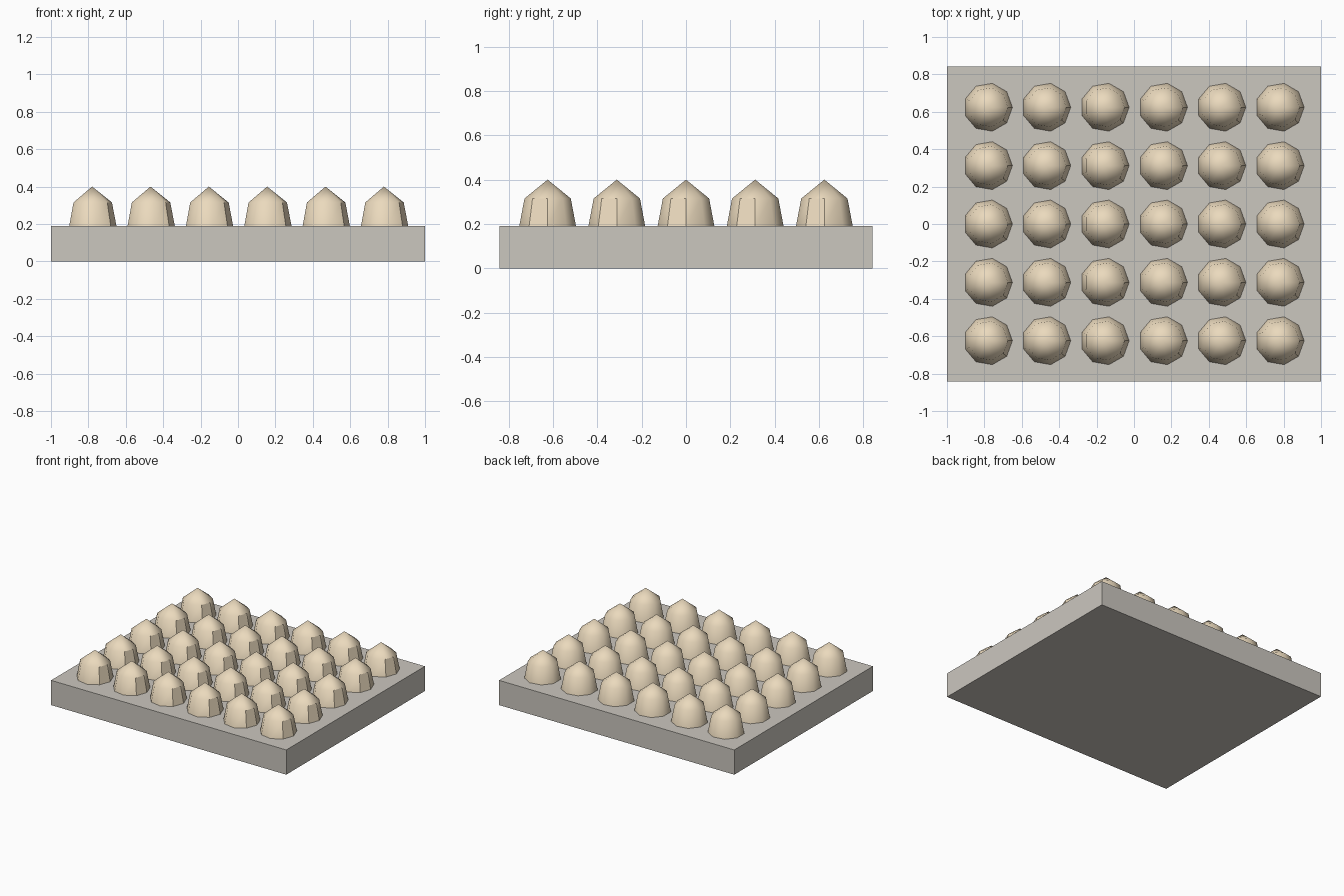
import bpy, bmesh
from math import cos, sin, tau

if "Cube" in bpy.data.objects:
    bpy.data.objects.remove(bpy.data.objects["Cube"])

def material(name, rgb):
    m = bpy.data.materials.new(name)
    m.diffuse_color = (*rgb, 1)
    m.use_nodes = True
    m.node_tree.nodes["Principled BSDF"].inputs["Base Color"].default_value = m.diffuse_color
    return m

stone = material("warm_grey", (0.60, 0.57, 0.52))
tan = material("tan", (0.83, 0.70, 0.51))

# Base slab
bpy.ops.mesh.primitive_cube_add(size=1, location=(0, 0, 0.095))
slab = bpy.context.object
slab.name = "base_slab"
slab.scale = (2, 1.684, 0.19)
bpy.ops.object.transform_apply(location=False, rotation=False, scale=True)
slab.data.materials.append(stone)

# One nine-sided stud: base ring, shoulder ring, pointed tip
SIDES = 9
bm = bmesh.new()
rings = [[bm.verts.new((r * cos(tau * i / SIDES), r * sin(tau * i / SIDES), z))
          for i in range(SIDES)] for r, z in ((0.13, 0), (0.106, 0.125))]
tip = bm.verts.new((0, 0, 0.21))
bm.faces.new(rings[0][::-1])
for i in range(SIDES):
    j = (i + 1) % SIDES
    bm.faces.new((rings[0][i], rings[0][j], rings[1][j], rings[1][i])).smooth = True
    bm.faces.new((rings[1][i], rings[1][j], tip)).smooth = True
for e in rings[0][0].link_faces[0].edges:
    e.smooth = False
for e in bm.edges:
    if e.verts[0].co.z == 0 and e.verts[1].co.z == 0:
        e.smooth = False
mesh = bpy.data.meshes.new("stud")
bm.to_mesh(mesh)
bm.free()
mesh.materials.append(tan)

# Grid of studs, 6 by 5
PITCH = 0.312
for row in range(5):
    for col in range(6):
        stud = bpy.data.objects.new(f"stud_{row + 1}_{col + 1}", mesh)
        stud.location = ((col - 2.5) * PITCH, (row - 2) * PITCH, 0.19)
        bpy.context.collection.objects.link(stud)
